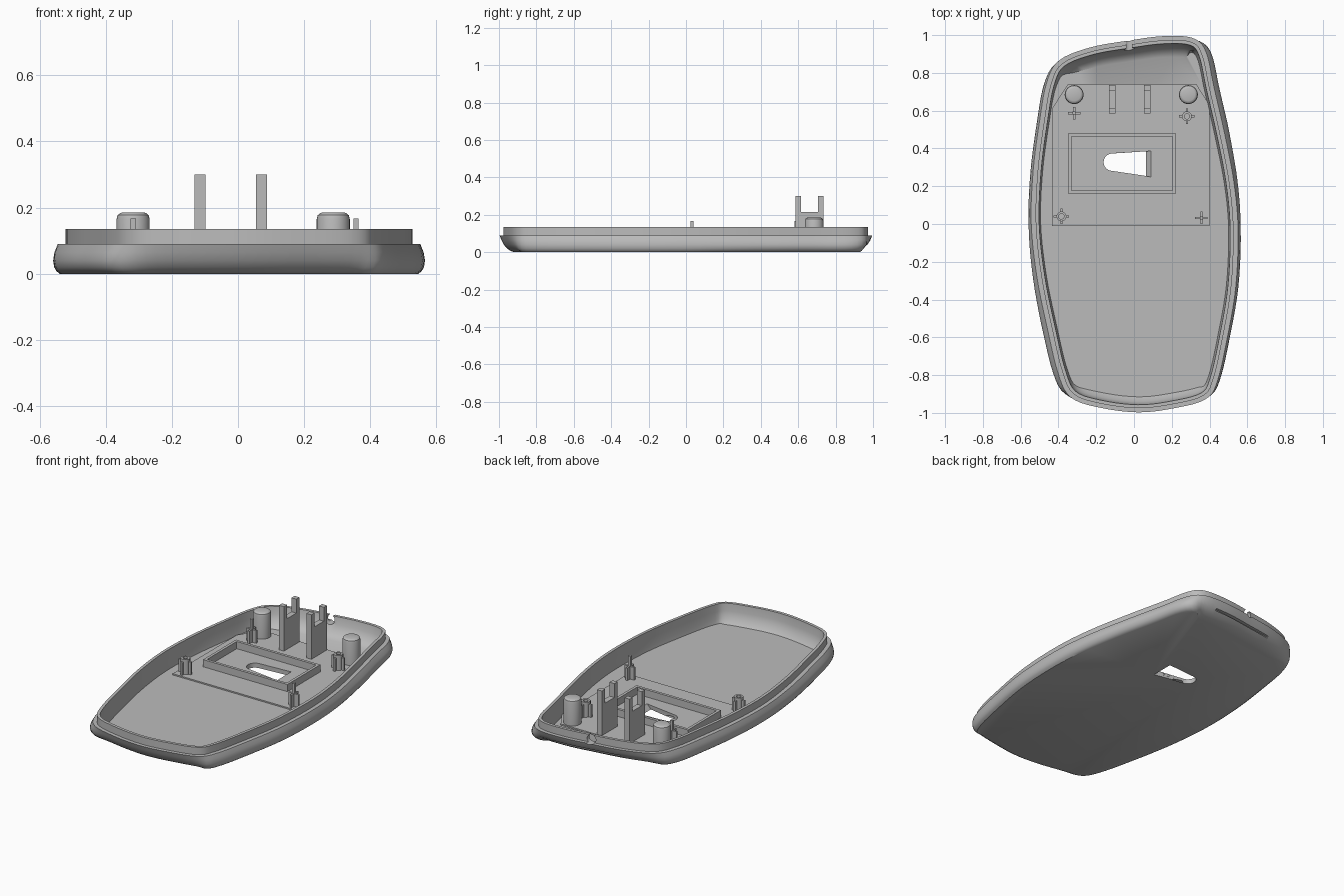
import bpy, bmesh, math
from mathutils import Vector, Matrix

cube = bpy.data.objects.get("Cube")
if cube:
    bpy.data.objects.remove(cube)

grey = bpy.data.materials.new("grey_plastic")
grey.use_nodes = True
tone = (0.5, 0.5, 0.5, 1)
grey.diffuse_color = tone
grey.node_tree.nodes["Principled BSDF"].inputs["Base Color"].default_value = tone


def finish(name, bm, smooth=False):
    bmesh.ops.recalc_face_normals(bm, faces=bm.faces)
    mesh = bpy.data.meshes.new(name)
    bm.to_mesh(mesh)
    bm.free()
    mesh.materials.append(grey)
    obj = bpy.data.objects.new(name, mesh)
    bpy.context.collection.objects.link(obj)
    if smooth:
        shade(obj)
    return obj


def activate(obj):
    bpy.ops.object.select_all(action="DESELECT")
    obj.select_set(True)
    bpy.context.view_layer.objects.active = obj


def shade(obj):
    activate(obj)
    bpy.ops.object.shade_smooth_by_angle(angle=math.radians(35))


def add_box(bm, x0, x1, y0, y1, z0, z1):
    size = Matrix.Diagonal((x1 - x0, y1 - y0, z1 - z0, 1))
    place = Matrix.Translation(((x0 + x1) / 2, (y0 + y1) / 2, (z0 + z1) / 2))
    bmesh.ops.create_cube(bm, size=1, matrix=place @ size)


def loft(bm, rings, cap=True):
    loops = [[bm.verts.new(p) for p in ring] for ring in rings]
    n = len(loops[0])
    for a, b in zip(loops, loops[1:]):
        for i in range(n):
            j = (i + 1) % n
            bm.faces.new((a[i], a[j], b[j], b[i]))
    if cap:
        bm.faces.new(loops[0])
        bm.faces.new(loops[-1])


def prism(bm, outline, z0, z1):
    loft(bm, [[(x, y, z) for x, y in outline] for z in (z0, z1)])


def cut(obj, cutter):
    activate(obj)
    mod = obj.modifiers.new("cut", "BOOLEAN")
    mod.operation, mod.solver, mod.object = "DIFFERENCE", "EXACT", cutter
    bpy.ops.object.modifier_apply(modifier=mod.name)


# Rim outline, clockwise from the back notch
rim = [(-.02, .95), (.15, .972), (.3, .965), (.36, .9), (.4, .72), (.455, .48),
       (.505, .22), (.527, -.03), (.515, -.33), (.47, -.6), (.42, -.82),
       (.365, -.91), (.2, -.955), (.02, -.975), (-.18, -.95), (-.32, -.9),
       (-.38, -.78), (-.435, -.55), (-.49, -.28), (-.52, 0), (-.51, .28),
       (-.475, .55), (-.44, .74), (-.38, .85), (-.22, .915)]


def smooth_loop(points, steps=5):
    pts = [Vector(p) for p in points]
    n, out = len(pts), []
    for i in range(n):
        a, b, c, d = (pts[(i + k) % n] for k in (-1, 0, 1, 2))
        for s in range(steps):
            t = s / steps
            out.append(b + (c - a) * t / 2 + (a * 2 - b * 5 + c * 4 - d) * t**2 / 2
                       + (b * 3 - a - c * 3 + d) * t**3 / 2)
    return out


outline = smooth_loop(rim)
count = len(outline)
normals = []
for i in range(count):
    t = outline[(i + 2) % count] - outline[i - 2]
    normals.append(Vector((-t.y, t.x)).normalized())


def ring(z, side, front, back, bulge=0):
    """Offset the rim by separate amounts at the sides, front and back."""
    result = []
    for p, n in zip(outline, normals):
        end = back if n.y > 0 else front
        off = side * n.x**2 + end * n.y**2
        if p.x * p.y > 0:
            off += bulge * n.x**2 * min(1, abs(p.y) * 2)
        q = p + n * off
        result.append((q.x, q.y, z))
    return result


# Shell: rounded underside, belly, stepped lip, inner wall and floor
bm = bmesh.new()
loft(bm, [ring(0, .018, -.055, -.095, .01),
          ring(.008, .028, -.035, -.06, .013),
          ring(.02, .035, -.018, -.03, .015),
          ring(.04, .038, -.001, -.004, .015),
          ring(.065, .034, .012, .012, .009),
          ring(.09, .024, .022, .022),
          ring(.09, 0, 0, 0),
          ring(.135, 0, 0, 0),
          ring(.135, -.018, -.018, -.018),
          ring(.09, -.02, -.022, -.026),
          ring(.045, -.022, -.035, -.05),
          ring(.02, -.026, -.06, -.09)])
shell = finish("shell", bm)

# Raised plate with two clipped back corners
bm = bmesh.new()
prism(bm, [(-.435, -.01), (.4, -.01), (.4, .63), (.33, .74), (-.35, .74), (-.435, .61)],
      .012, .028)
plate = finish("mount_plate", bm)

# Sensor opening, tapered with a rounded end and a sloping wall
arc = [(-.115 + .046 * math.cos(a), .327 + .046 * math.sin(a))
       for a in (math.radians(90 + 15 * k) for k in range(13))]
bm = bmesh.new()
loft(bm, [[(x, y, z) for x, y in arc + [(end, .249), (end, .386)]]
          for z, end in ((-.02, .045), (.04, .1))])
opening = finish("opening_cutter", bm)
cut(shell, opening)
cut(plate, opening)

# Cable notch in the back lip
bm = bmesh.new()
turn = Matrix.Translation((-.025, .95, .11)) @ Matrix.Rotation(math.pi / 2, 4, "X")
bmesh.ops.create_cone(bm, cap_ends=True, segments=24, radius1=.027, radius2=.027,
                      depth=.16, matrix=turn)
notch = finish("notch_cutter", bm)
cut(shell, notch)
bm = bmesh.new()
add_box(bm, -.04, -.01, .87, 1.03, .11, .16)
slot = finish("slot_cutter", bm)
cut(shell, slot)

# Narrow groove under the back edge
bm = bmesh.new()
add_box(bm, -.2, .22, -.018, .05, .036, .046)
bmesh.ops.transform(bm, verts=bm.verts,
                    matrix=Matrix.Translation((0, .953, 0)) @ Matrix.Rotation(.12, 4, "Z"))
groove = finish("groove_cutter", bm)
cut(shell, groove)

for cutter in (opening, notch, slot, groove):
    bpy.data.objects.remove(cutter)
shade(shell)

# Rectangular frame around the opening
bm = bmesh.new()
corners = [(-.349, .161), (.222, .161), (.222, .479), (-.349, .479)]
inner = [(x + math.copysign(.017, -.06 - x), y + math.copysign(.017, .32 - y))
         for x, y in corners]
loops = [[(x, y, z) for x, y in shape]
         for shape, z in ((corners, .02), (corners, .072), (inner, .072), (inner, .02))]
loft(bm, loops + loops[:1], cap=False)
bmesh.ops.remove_doubles(bm, verts=bm.verts, dist=1e-5)
finish("sensor_frame", bm)

# Forked axle supports
for name, x in (("right_fork", -.132), ("left_fork", .054)):
    bm = bmesh.new()
    profile = [(.585, .02), (.735, .02), (.735, .3), (.705, .3), (.705, .215),
               (.615, .215), (.615, .3), (.585, .3)]
    loft(bm, [[(px, y, z) for y, z in profile] for px in (x, x + .033)])
    finish(name, bm)

# Round pegs with softened tops
for name, x in (("right_peg", -.317), ("left_peg", .288)):
    bm = bmesh.new()
    levels = [(.05, .015), (.05, .165), (.047, .177), (.04, .183), (.034, .185)]
    loft(bm, [[(x + r * math.cos(k * math.tau / 32), .685 + r * math.sin(k * math.tau / 32), z)
               for k in range(32)] for r, z in levels])
    finish(name, bm, smooth=True)


def add_ribs(bm, x, y, reach, top):
    w = .006
    add_box(bm, x - reach, x + reach, y - w, y + w, .02, top)
    add_box(bm, x - w, x + w, y - reach, y + reach, .02, top)


# Cross posts with a thin locating pin
for name, x, y in (("back_cross_post", -.317, .587), ("front_cross_post", .357, .032)):
    bm = bmesh.new()
    add_ribs(bm, x, y, .033, .105)
    add_box(bm, x - .008, x + .008, y - .008, y + .008, .02, .167)
    finish(name, bm)

# Hollow screw posts with four ribs
for name, x, y in (("back_screw_post", .28, .57), ("front_screw_post", -.384, .04)):
    bm = bmesh.new()
    circle = [(math.cos(k * math.tau / 20), math.sin(k * math.tau / 20)) for k in range(20)]
    walls = [[(x + r * c, y + r * s, z) for c, s in circle]
             for r, z in ((.026, .02), (.026, .12), (.014, .12), (.014, .03))]
    loft(bm, walls)
    for dx, dy in ((1, 0), (-1, 0), (0, 1), (0, -1)):
        cx, cy = x + dx * .032, y + dy * .032
        hx, hy = (.009, .006) if dx else (.006, .009)
        add_box(bm, cx - hx, cx + hx, cy - hy, cy + hy, .02, .105)
    finish(name, bm)
